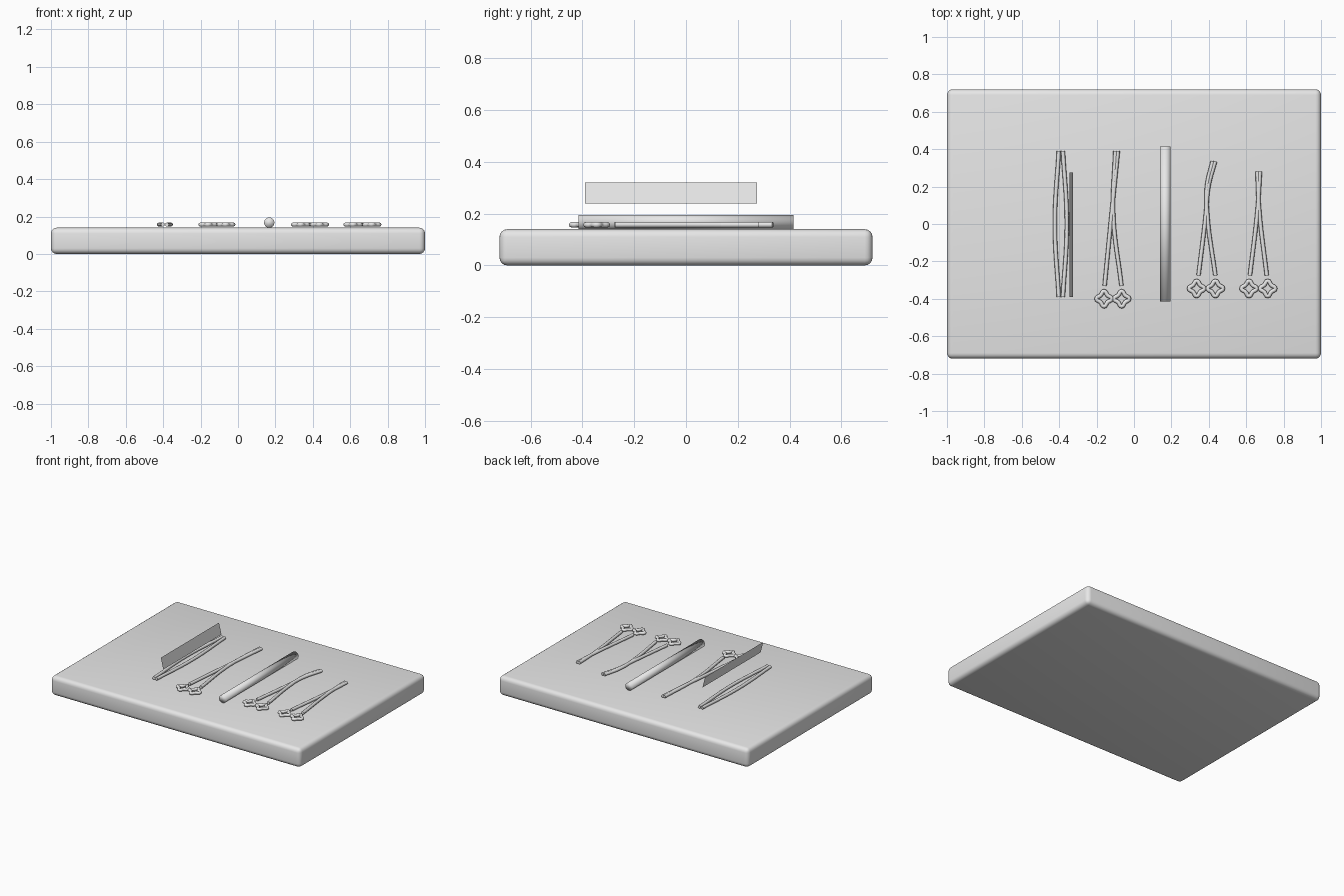
import bpy, bmesh, math

if "Cube" in bpy.data.objects:
    bpy.data.objects.remove(bpy.data.objects["Cube"])

steel = bpy.data.materials.new("light_grey")
steel.diffuse_color = (0.8, 0.8, 0.8, 1)
steel.use_nodes = True
steel.node_tree.nodes["Principled BSDF"].inputs["Base Color"].default_value = steel.diffuse_color

ROD_R = 0.011   # thickness of the wire tools
ROD_Z = 0.157   # height at which they lie


def finish(ob, name):
    ob.name = name
    ob.data.materials.clear()
    ob.data.materials.append(steel)
    return ob


def tube(name, points, closed=False):
    """Round wire through the given (x, y) points."""
    cu = bpy.data.curves.new(name, 'CURVE')
    cu.dimensions = '3D'
    cu.bevel_depth = ROD_R
    cu.bevel_resolution = 2
    cu.resolution_u = 4 if closed else 10
    cu.use_fill_caps = not closed
    sp = cu.splines.new('BEZIER')
    sp.bezier_points.add(len(points) - 1)
    for bp, (x, y) in zip(sp.bezier_points, points):
        bp.co = (x, y, ROD_Z)
        bp.handle_left_type = bp.handle_right_type = 'AUTO'
    sp.use_cyclic_u = closed
    ob = bpy.data.objects.new(name, cu)
    bpy.context.collection.objects.link(ob)
    bpy.ops.object.select_all(action='DESELECT')
    bpy.context.view_layer.objects.active = ob
    ob.select_set(True)
    bpy.ops.object.convert(target='MESH')
    ob = bpy.context.active_object
    bpy.ops.object.shade_smooth_by_angle(angle=math.radians(50))
    return finish(ob, name)


def finger_ring(name, cx, cy):
    """Diamond-shaped loop with drawn-out rounded corners."""
    pts = []
    for i in range(8):
        r = 0.041 if i % 2 == 0 else 0.026
        a = i * math.pi / 4
        pts.append((cx + r * math.cos(a), cy + r * math.sin(a)))
    return tube(name, pts, closed=True)


def scissor_tool(name, arms, rings, ring_y):
    for i, arm in enumerate(arms):
        tube(f"{name}_arm_{i + 1}", arm)
    for i, x in enumerate(rings):
        finger_ring(f"{name}_ring_{i + 1}", x, ring_y)


# Board with rounded edges
bpy.ops.mesh.primitive_cube_add(size=1, location=(0, 0, 0.07))
board = finish(bpy.context.active_object, "board")
board.scale = (2, 1.44, 0.14)
bpy.ops.object.transform_apply(location=False, rotation=False, scale=True)
bevel = board.modifiers.new("round_edges", 'BEVEL')
bevel.width = 0.03
bevel.segments = 4
bpy.ops.object.shade_smooth()

# Thick round rod
bpy.ops.mesh.primitive_cylinder_add(vertices=32, radius=0.0275, depth=0.83,
                                    location=(0.167, 0, 0.1675),
                                    rotation=(math.pi / 2, 0, 0))
finish(bpy.context.active_object, "round_rod")
bpy.ops.object.shade_smooth()

# Tweezers: two bowed arms mirrored about their centre line
for side, label in ((-1, "left"), (1, "right")):
    tube(f"tweezers_{label}_arm",
         [(-0.391 + side * dx, y) for dx, y in
          ((0.011, -0.39), (0.032, 0.0), (0.011, 0.39))])

# Thin leaning blade above the tweezers
bm = bmesh.new()
bm.faces.new([bm.verts.new(v) for v in (
    (-0.325, -0.39, 0.24), (-0.325, 0.275, 0.24),
    (-0.345, 0.275, 0.32), (-0.345, -0.39, 0.32))])
mesh = bpy.data.meshes.new("blade")
bm.to_mesh(mesh)
bm.free()
blade = bpy.data.objects.new("blade", mesh)
bpy.context.collection.objects.link(blade)
finish(blade, "blade")

# Long straight forceps
scissor_tool("long_forceps",
             [[(-0.157, -0.33), (-0.120, 0.05), (-0.086, 0.39)],
              [(-0.067, -0.33), (-0.111, 0.05), (-0.100, 0.39)]],
             (-0.160, -0.066), -0.40)

# Curved-tip scissors
scissor_tool("curved_scissors",
             [[(0.345, -0.275), (0.384, 0.05), (0.398, 0.2), (0.434, 0.335)],
              [(0.435, -0.275), (0.392, 0.05), (0.390, 0.2), (0.420, 0.335)]],
             (0.335, 0.435), -0.345)

# Short straight scissors
scissor_tool("short_scissors",
             [[(0.620, -0.275), (0.661, 0.08), (0.674, 0.28)],
              [(0.710, -0.275), (0.669, 0.08), (0.660, 0.28)]],
             (0.615, 0.715), -0.345)
